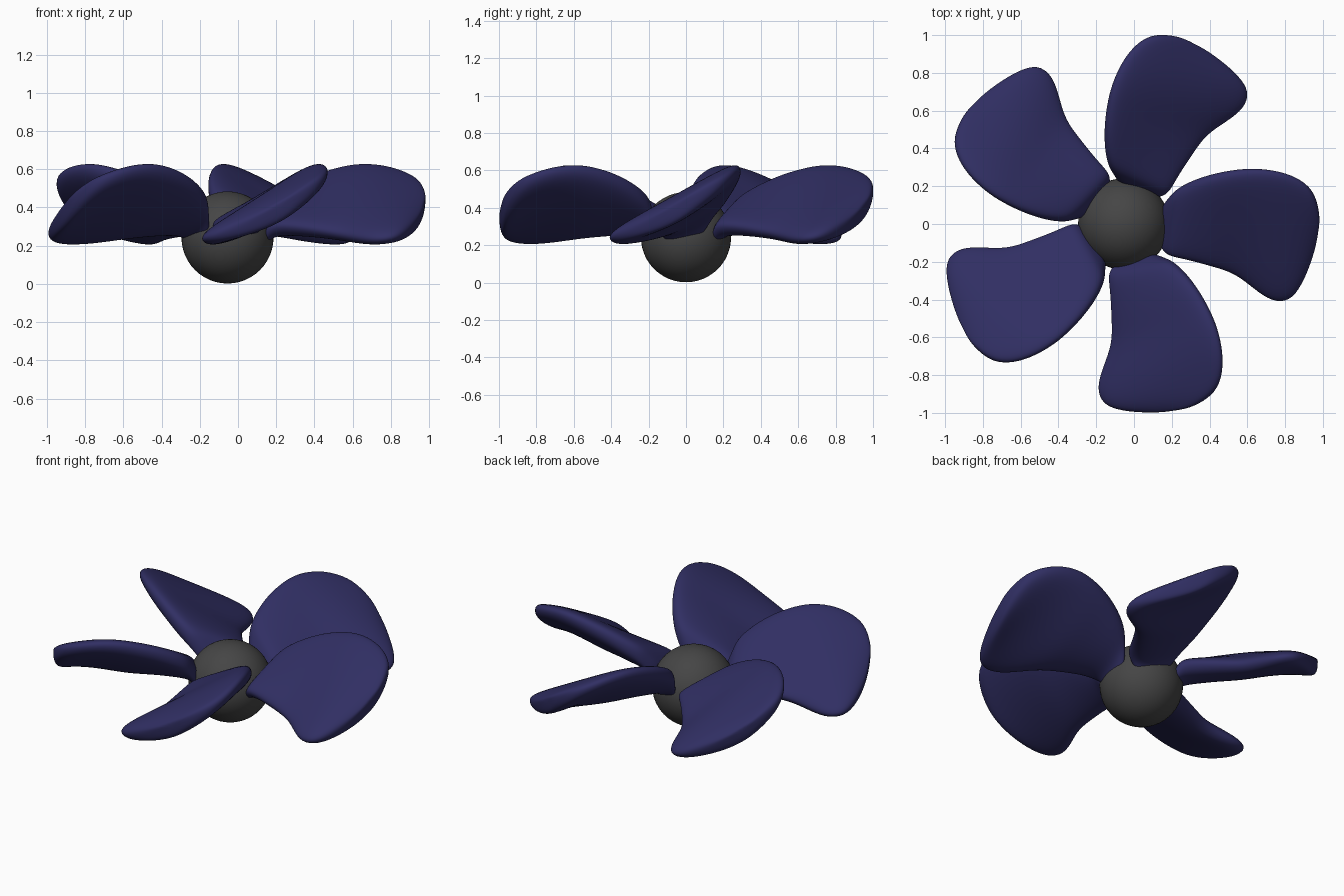
import bpy, bmesh, math
from mathutils import Vector, Matrix

if "Cube" in bpy.data.objects:
    bpy.data.objects.remove(bpy.data.objects["Cube"])

HUB = Vector((-0.055, 0, 0.243))
AXIS = Vector((-0.047, 0, 0.24))
SIDES = 16


def material(name, rgb):
    m = bpy.data.materials.new(name)
    m.diffuse_color = (*rgb, 1)
    m.use_nodes = True
    m.node_tree.nodes["Principled BSDF"].inputs["Base Color"].default_value = m.diffuse_color
    return m


blue = material("navy blue", (0.03, 0.028, 0.125))
grey = material("dark grey", (0.06, 0.06, 0.06))

# Round hub
bpy.ops.mesh.primitive_uv_sphere_add(segments=48, ring_count=24, radius=0.241, location=HUB)
hub = bpy.context.object
hub.name = "hub"
hub.data.materials.append(grey)
bpy.ops.object.shade_smooth_by_angle()

# Blade stations from root to tip: high edge, low edge, thickness
STATIONS = [
    ((0.14, 0.08, 0.31), (0.125, -0.09, 0.22), 0.11),
    ((0.185, 0.135, 0.39), (0.155, -0.15, 0.275), 0.13),
    ((0.215, 0.175, 0.45), (0.195, -0.175, 0.295), 0.14),
    ((0.29, 0.22, 0.505), (0.28, -0.19, 0.29), 0.145),
    ((0.40, 0.26, 0.565), (0.42, -0.23, 0.27), 0.145),
    ((0.52, 0.285, 0.605), (0.535, -0.265, 0.25), 0.145),
    ((0.63, 0.297, 0.627), (0.635, -0.35, 0.23), 0.145),
    ((0.75, 0.288, 0.622), (0.73, -0.42, 0.222), 0.14),
    ((0.86, 0.255, 0.592), (0.825, -0.418, 0.235), 0.13),
    ((0.952, 0.185, 0.545), (0.887, -0.33, 0.265), 0.12),
    ((0.982, 0.07, 0.475), (0.935, -0.21, 0.31), 0.10),
    ((0.983, 0.0, 0.435), (0.967, -0.1, 0.375), 0.06),
]


def blade_mesh():
    bm = bmesh.new()
    rings = []
    for high, low, thick in STATIONS:
        h, l = Vector(high) - AXIS, Vector(low) - AXIS
        mid, half = (h + l) / 2, (h - l) / 2
        normal = Vector((1, 0, 0)).cross(half).normalized()
        ring = []
        for i in range(SIDES):
            a = math.tau * i / SIDES
            s = math.sin(a)
            # fuller underside than top, with a slight downward camber
            lift = thick * (abs(s) ** 0.7 * (0.42 if s > 0 else -0.62) - 0.13 * s * s)
            ring.append(bm.verts.new(mid + half * math.cos(a) + normal * lift))
        rings.append(ring)
    for a, b in zip(rings, rings[1:]):
        for i in range(SIDES):
            j = (i + 1) % SIDES
            bm.faces.new((a[i], a[j], b[j], b[i]))
    bm.faces.new(rings[0])
    bm.faces.new(rings[-1])
    bmesh.ops.recalc_face_normals(bm, faces=bm.faces[:])
    mesh = bpy.data.meshes.new("blade")
    bm.to_mesh(mesh)
    bm.free()
    mesh.materials.append(blue)
    mesh.shade_smooth()
    return mesh


# Five equal blades around the hub
mesh = blade_mesh()
for k in range(5):
    blade = bpy.data.objects.new(f"blade_{k + 1}", mesh)
    blade.matrix_world = Matrix.Translation(AXIS) @ Matrix.Rotation(math.tau * k / 5, 4, "Z")
    bpy.context.collection.objects.link(blade)
    smooth = blade.modifiers.new("smooth", "SUBSURF")
    smooth.levels = smooth.render_levels = 2
